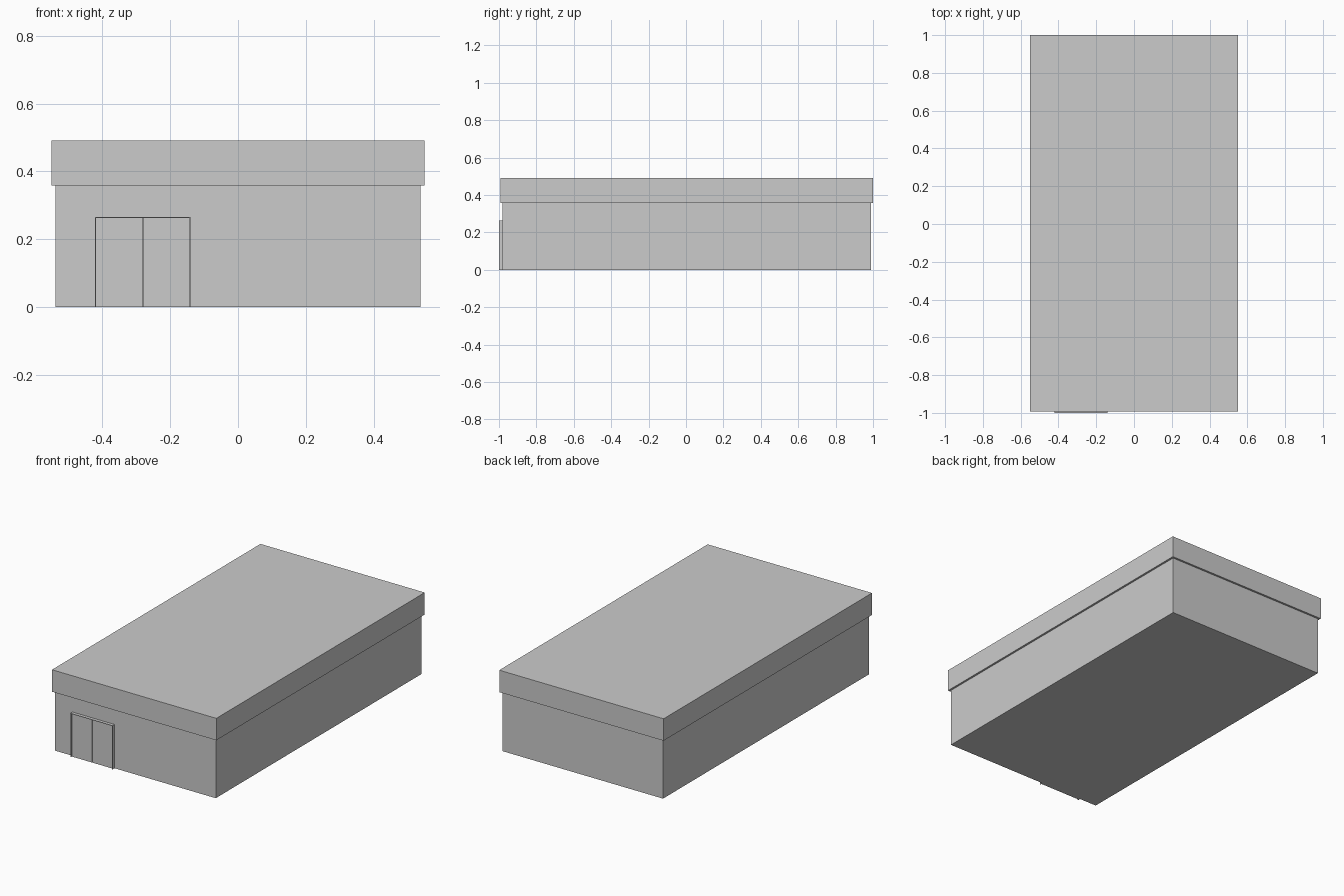
import bpy

if "Cube" in bpy.data.objects:
    bpy.data.objects.remove(bpy.data.objects["Cube"])


def box(name, x0, x1, y0, y1, z0, z1):
    bpy.ops.mesh.primitive_cube_add(
        size=1, location=((x0 + x1) / 2, (y0 + y1) / 2, (z0 + z1) / 2))
    o = bpy.context.object
    o.name = name
    o.scale = (x1 - x0, y1 - y0, z1 - z0)
    bpy.ops.object.transform_apply(location=False, rotation=False, scale=True)
    return o


# Main building and overhanging flat roof
WALL_Y = -0.981
box("walls", -0.538, 0.538, WALL_Y, 0.988, 0, 0.358)
box("roof_band", -0.55, 0.55, -0.993, 1.0, 0.358, 0.491)

# Double door: thin projecting frame around two slightly recessed leaves
LEFT, RIGHT, TOP, T = -0.422, -0.140, 0.265, 0.003
MID = (LEFT + RIGHT) / 2
box("door_frame_left", LEFT, LEFT + T, -1.0, WALL_Y, 0, TOP)
box("door_frame_right", RIGHT - T, RIGHT, -1.0, WALL_Y, 0, TOP)
box("door_frame_top", LEFT + T, RIGHT - T, -1.0, WALL_Y, TOP - T, TOP)
for side, a, b in (("left", LEFT + T, MID - T / 2),
                   ("right", MID + T / 2, RIGHT - T)):
    box("door_leaf_" + side, a, b, -0.991, WALL_Y, 0, TOP - T)
